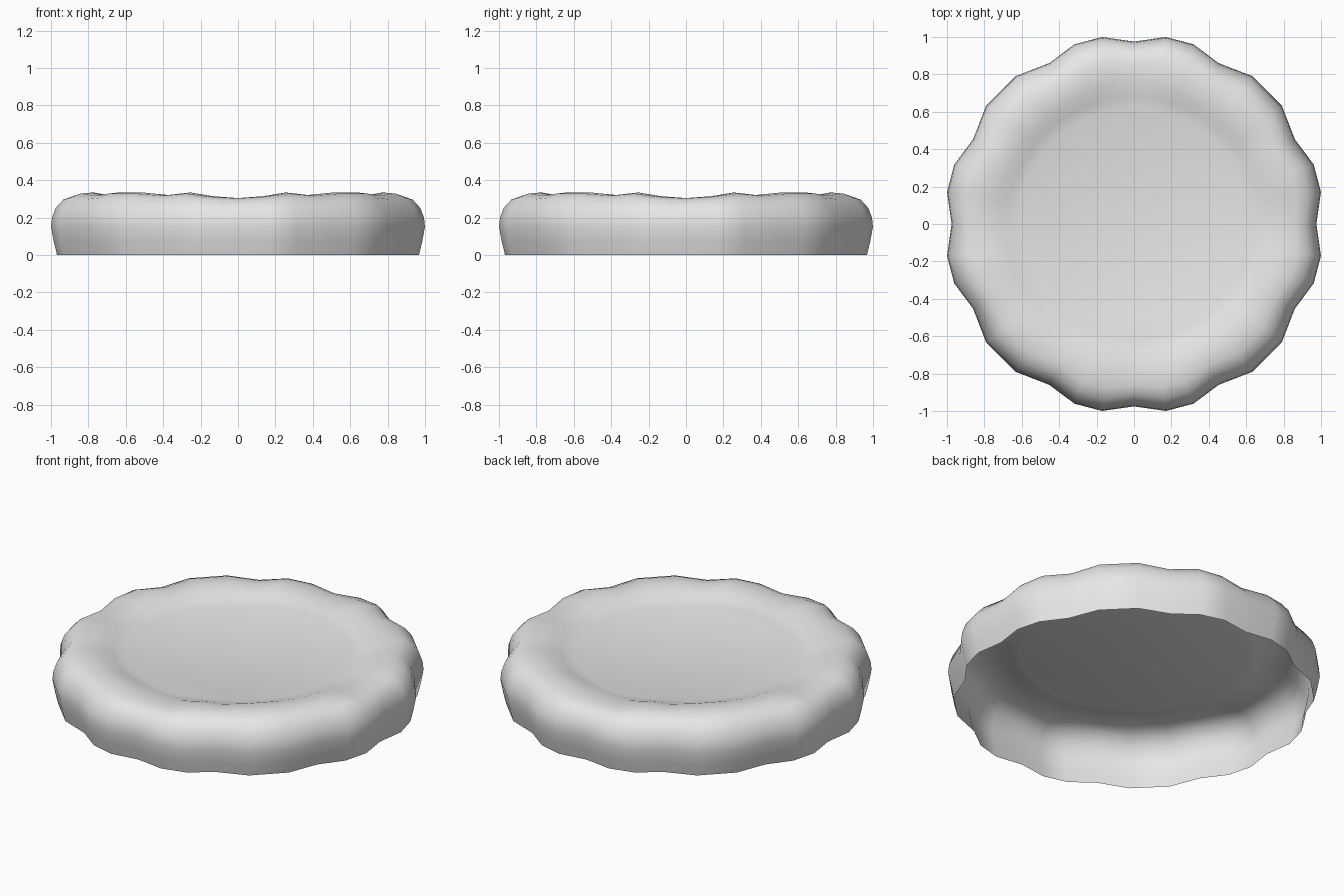
import bpy, bmesh, math

if "Cube" in bpy.data.objects:
    bpy.data.objects.remove(bpy.data.objects["Cube"])

# outline of one 45 degree sector: (angle, radius, rim lift 0..1); mirrored and repeated
half = [(0, 0.975, 0.0), (9.7, 1.014, 0.35), (18.3, 1.012, 1.0),
        (27.8, 0.972, 0.55), (38.6, 1.012, 1.0)]
quarter = half + [(90 - a, r, l) for a, r, l in reversed(half[1:])]
outline = [(math.radians(a + 90 * q), r, l) for q in range(4) for a, r, l in quarter]

# profile from the open bottom edge to the dished floor:
# (radius, height, extra height on lobes, how strongly the scallop shows)
profile = [(0.968, 0.00, 0.0, 1.0), (0.985, 0.07, 0.0, 1.0), (1.0, 0.15, 0.0, 1.0),
           (0.995, 0.20, 0.0, 1.0), (0.975, 0.25, 0.005, 1.0), (0.935, 0.29, 0.015, 1.0),
           (0.88, 0.303, 0.025, 0.8), (0.81, 0.304, 0.030, 0.5),
           (0.74, 0.300, 0.022, 0.3), (0.68, 0.289, 0.010, 0.15), (0.62, 0.28, 0.0, 0.0)]

bm = bmesh.new()
rings = []
for r, z, lift, scallop in profile:
    ring = []
    for a, ro, l in outline:
        rad = r * (1 + (ro - 1) * scallop)
        ring.append(bm.verts.new((rad * math.cos(a), rad * math.sin(a), z + lift * l)))
    rings.append(ring)

# side and rolled rim
n = len(outline)
for lo, hi in zip(rings, rings[1:]):
    for i in range(n):
        j = (i + 1) % n
        bm.faces.new((lo[i], lo[j], hi[j], hi[i]))
# flat floor of the dish (underside stays open)
bm.faces.new(rings[-1])
for f in bm.faces:
    f.smooth = True

mesh = bpy.data.meshes.new("scalloped_dish")
bm.to_mesh(mesh)
bm.free()
dish = bpy.data.objects.new("scalloped_dish", mesh)
bpy.context.collection.objects.link(dish)

# plain light grey
grey = bpy.data.materials.new("light_grey")
grey.diffuse_color = (0.8, 0.8, 0.8, 1)
grey.use_nodes = True
grey.node_tree.nodes["Principled BSDF"].inputs["Base Color"].default_value = grey.diffuse_color
mesh.materials.append(grey)
